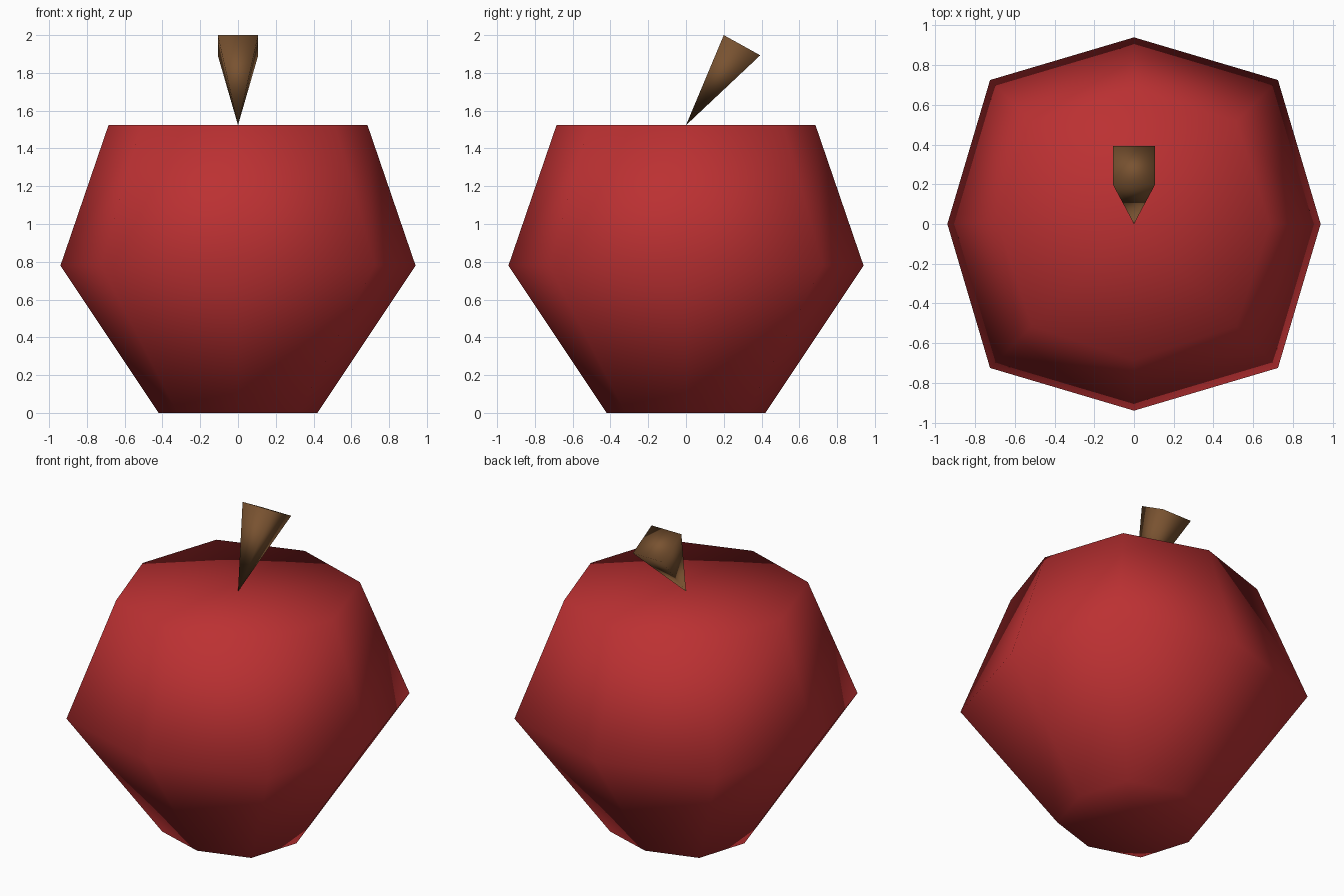
import bpy, bmesh

if "Cube" in bpy.data.objects:
    bpy.data.objects.remove(bpy.data.objects["Cube"])


def material(name, rgb):
    m = bpy.data.materials.new(name)
    m.diffuse_color = (*rgb, 1.0)
    m.use_nodes = True
    m.node_tree.nodes["Principled BSDF"].inputs["Base Color"].default_value = m.diffuse_color
    return m


def finish(bm, name, mat):
    bmesh.ops.recalc_face_normals(bm, faces=bm.faces[:])
    for f in bm.faces:
        f.smooth = True
    me = bpy.data.meshes.new(name)
    bm.to_mesh(me)
    bm.free()
    me.materials.append(mat)
    ob = bpy.data.objects.new(name, me)
    bpy.context.collection.objects.link(ob)
    return ob


red = material("apple red", (0.50, 0.03, 0.032))
brown = material("stem brown", (0.19, 0.085, 0.03))

# Apple body: three eight-sided rings (height, axis reach, diagonal reach)
DIRS = [(1, 0), (1, 1), (0, 1), (-1, 1), (-1, 0), (-1, -1), (0, -1), (1, -1)]
bm = bmesh.new()
rings = []
for z, axis, diag in [(0, 0.42, 0.32), (0.78, 0.94, 0.725), (1.525, 0.685, 0.515)]:
    ring = []
    for dx, dy in DIRS:
        r = diag if dx and dy else axis
        ring.append(bm.verts.new((dx * r, dy * r, z)))
    rings.append(ring)
for lo, hi in zip(rings, rings[1:]):
    for i in range(8):
        j = (i + 1) % 8
        bm.faces.new((lo[i], lo[j], hi[j], hi[i]))
# caps: four quads around a centre point
for ring, z in ((rings[0], 0), (rings[2], 1.525)):
    c = bm.verts.new((0, 0, z))
    for i in range(0, 8, 2):
        bm.faces.new((c, ring[i], ring[i + 1], ring[(i + 2) % 8]))
finish(bm, "apple_body", red)

# Stem: leaning upside-down pyramid with a square top
bm = bmesh.new()
w = 0.107
tip = bm.verts.new((0, 0, 1.523))
top = [bm.verts.new(p) for p in
       ((-w, 0.2, 2.0), (w, 0.2, 2.0), (w, 0.393, 1.893), (-w, 0.393, 1.893))]
bm.faces.new(top)
for i in range(4):
    bm.faces.new((tip, top[(i + 1) % 4], top[i]))
finish(bm, "stem", brown)
